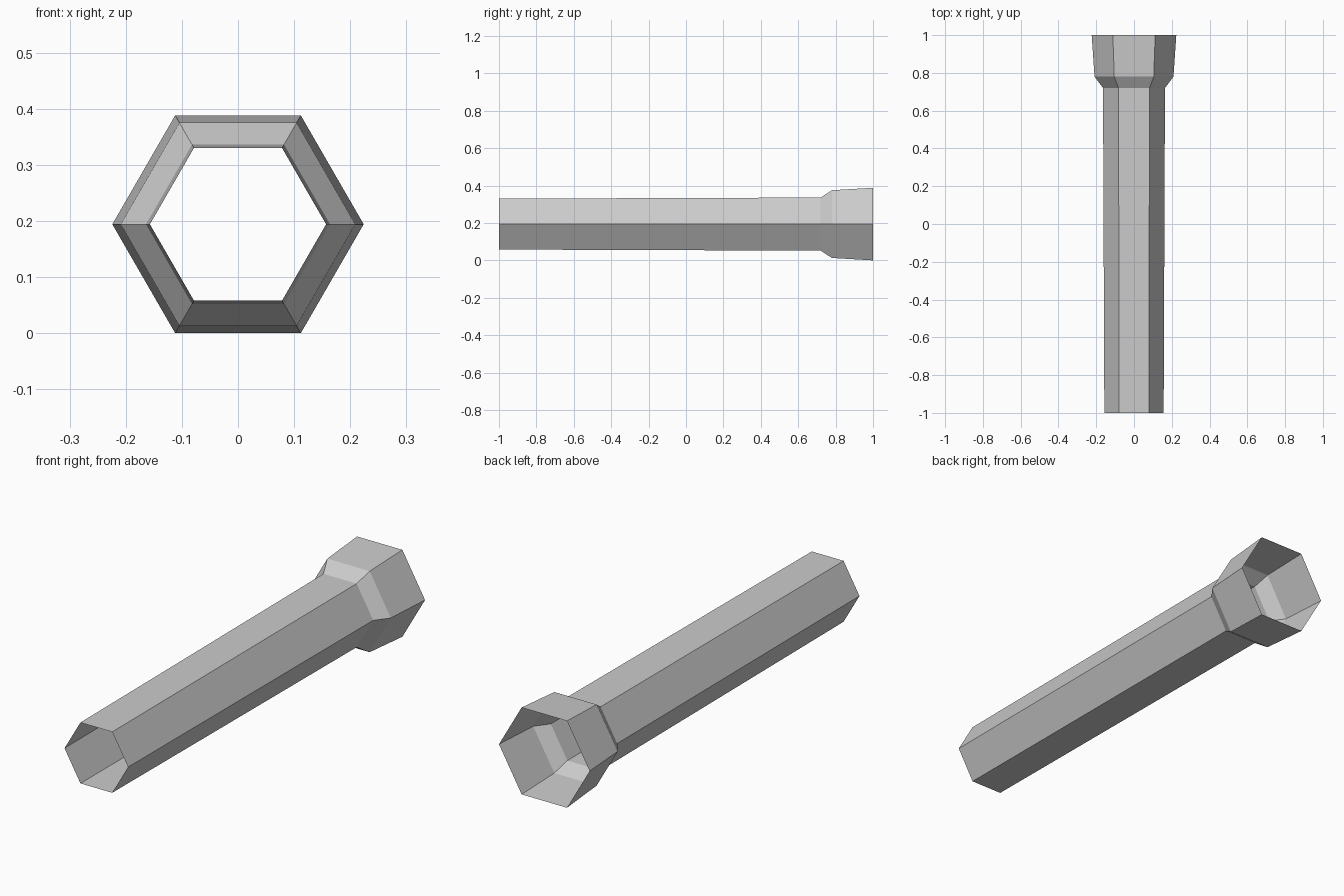
import bpy, bmesh, math

cube = bpy.data.objects.get("Cube")
if cube:
    bpy.data.objects.remove(cube, do_unlink=True)

SIDES = 6
# (y, corner radius) from the narrow front mouth to the flared back socket
PROFILE = [(-1.0, 0.157), (0.72, 0.164), (0.78, 0.209), (1.0, 0.224)]
CENTRE_Z = 0.224 * math.cos(math.pi / SIDES)

grey = bpy.data.materials.new("plain grey")
grey.use_nodes = True
colour = (0.6, 0.6, 0.6, 1.0)
grey.diffuse_color = colour
grey.node_tree.nodes["Principled BSDF"].inputs["Base Color"].default_value = colour

# Open, single-walled hexagonal pipe, lofted ring by ring with walls facing out
bm = bmesh.new()
angles = [math.tau * i / SIDES for i in range(SIDES)]
rings = [[bm.verts.new((r * math.cos(a), y, CENTRE_Z + r * math.sin(a))) for a in angles]
         for y, r in PROFILE]
for front, back in zip(rings, rings[1:]):
    for i in range(SIDES):
        j = (i + 1) % SIDES
        bm.faces.new((front[i], back[i], back[j], front[j]))

mesh = bpy.data.meshes.new("socket_pipe")
bm.to_mesh(mesh)
bm.free()
mesh.materials.append(grey)
pipe = bpy.data.objects.new("socket_pipe", mesh)
bpy.context.collection.objects.link(pipe)
